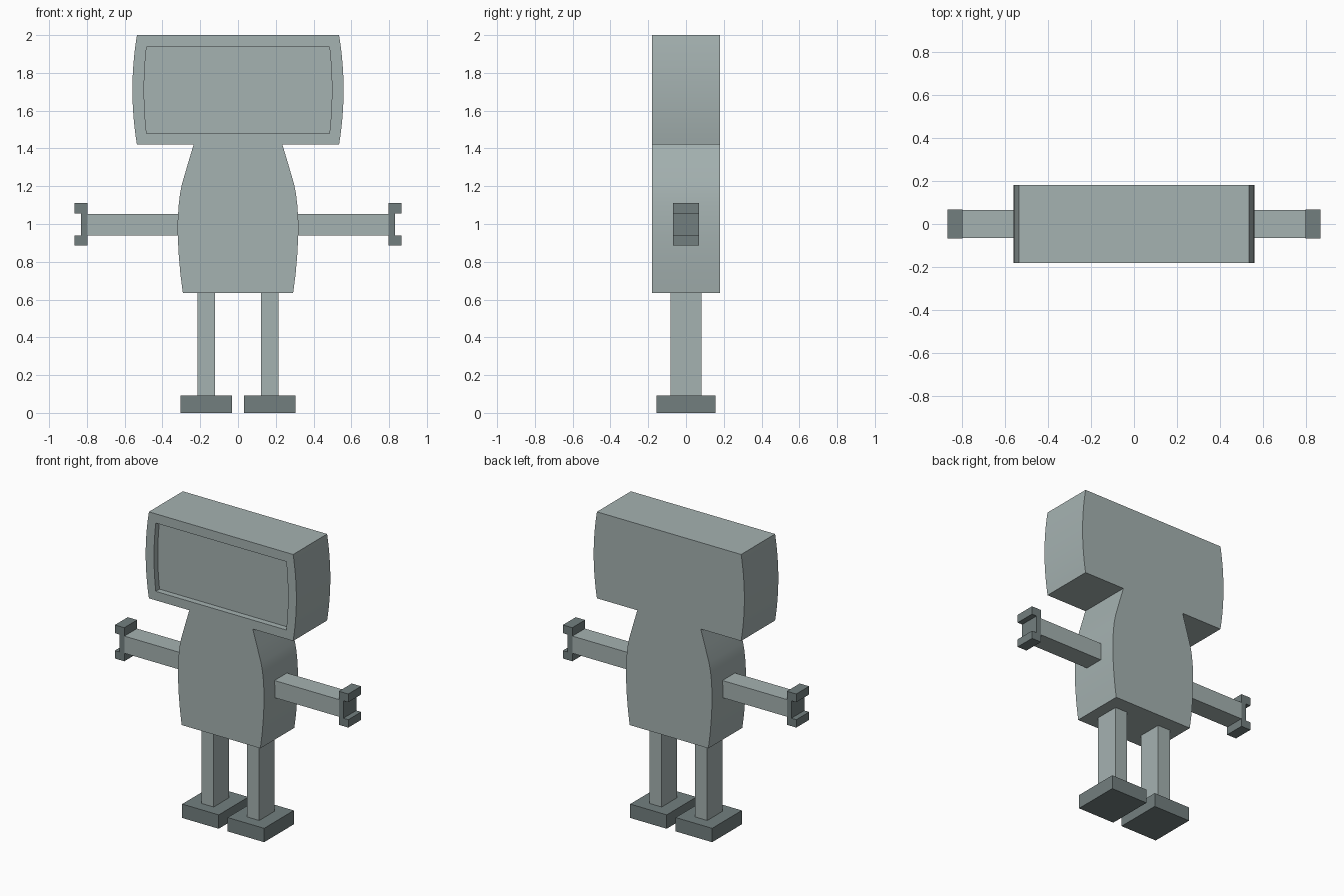
import bpy, bmesh

if "Cube" in bpy.data.objects:
    bpy.data.objects.remove(bpy.data.objects["Cube"])


def material(name, rgb):
    m = bpy.data.materials.new(name)
    m.diffuse_color = (*rgb, 1)
    m.use_nodes = True
    m.node_tree.nodes["Principled BSDF"].inputs["Base Color"].default_value = m.diffuse_color
    return m


LIGHT = material("light grey", (0.376, 0.445, 0.440))
DARK = material("dark grey", (0.171, 0.212, 0.212))


def loft(name, rings, mat, cap_last=True, smooth=True):
    """Join equal-length closed rings of points, capping the ends."""
    bm = bmesh.new()
    loops = [[bm.verts.new(p) for p in ring] for ring in rings]
    n = len(loops[0])
    for a, b in zip(loops, loops[1:]):
        for i in range(n):
            j = (i + 1) % n
            bm.faces.new((a[i], a[j], b[j], b[i]))
    bm.faces.new(loops[0])
    bm.faces.new(loops[-1])
    bmesh.ops.recalc_face_normals(bm, faces=bm.faces)
    mesh = bpy.data.meshes.new(name)
    bm.to_mesh(mesh)
    bm.free()
    obj = bpy.data.objects.new(name, mesh)
    bpy.context.collection.objects.link(obj)
    mesh.materials.append(mat)
    if smooth:
        bpy.ops.object.select_all(action='DESELECT')
        obj.select_set(True)
        bpy.context.view_layer.objects.active = obj
        bpy.ops.object.shade_smooth_by_angle(angle=0.5)
    return obj


def ring(profile, y):
    """Symmetric closed outline from right-hand (x, z) points."""
    return [(x, y, z) for x, z in profile] + [(-x, y, z) for x, z in reversed(profile)]


def bulge(x, swell, z0, z1, steps=16):
    """Right-hand edge that bows outwards halfway up."""
    pts = []
    for i in range(steps + 1):
        t = i / steps
        pts.append((x + swell * 4 * t * (1 - t), z0 + (z1 - z0) * t))
    return pts


def prism(name, outline, y, mat):
    return loft(name, [[(x, -y, z) for x, z in outline],
                       [(x, y, z) for x, z in outline]], mat, smooth=False)


def box(name, x0, x1, y, z0, z1, mat):
    return prism(name, [(x0, z0), (x1, z0), (x1, z1), (x0, z1)], y, mat)


# Head with recessed screen
D = 0.18
shell = bulge(0.535, 0.024, 1.42, 2.0)
screen = bulge(0.484, 0.013, 1.48, 1.938)
loft("head", [ring(shell, D), ring(shell, -D), ring(screen, -D),
              ring(screen, -D + 0.04)], LIGHT)

# Torso
torso = [(0.292, 0.635), (0.305, 0.735), (0.314, 0.84), (0.319, 0.94), (0.319, 1.02),
         (0.314, 1.1), (0.307, 1.16), (0.297, 1.21), (0.268, 1.31), (0.235, 1.42)]
loft("torso", [ring(torso, -D), ring(torso, D)], LIGHT)

# Limbs on both sides
for s, side in ((-1, "left"), (1, "right")):
    box(side + "_arm", s * 0.29, s * 0.80, 0.066, 0.938, 1.053, LIGHT)
    hand = [(0.796, 0.885), (0.866, 0.885), (0.866, 0.938), (0.83, 0.938),
            (0.83, 1.055), (0.866, 1.055), (0.866, 1.11), (0.796, 1.11)]
    prism(side + "_hand", [(s * x, z) for x, z in hand], 0.068, DARK)
    box(side + "_leg", s * 0.123, s * 0.215, 0.082, 0.09, 0.64, LIGHT)
    box(side + "_foot", s * 0.033, s * 0.304, 0.157, 0, 0.093, DARK)
